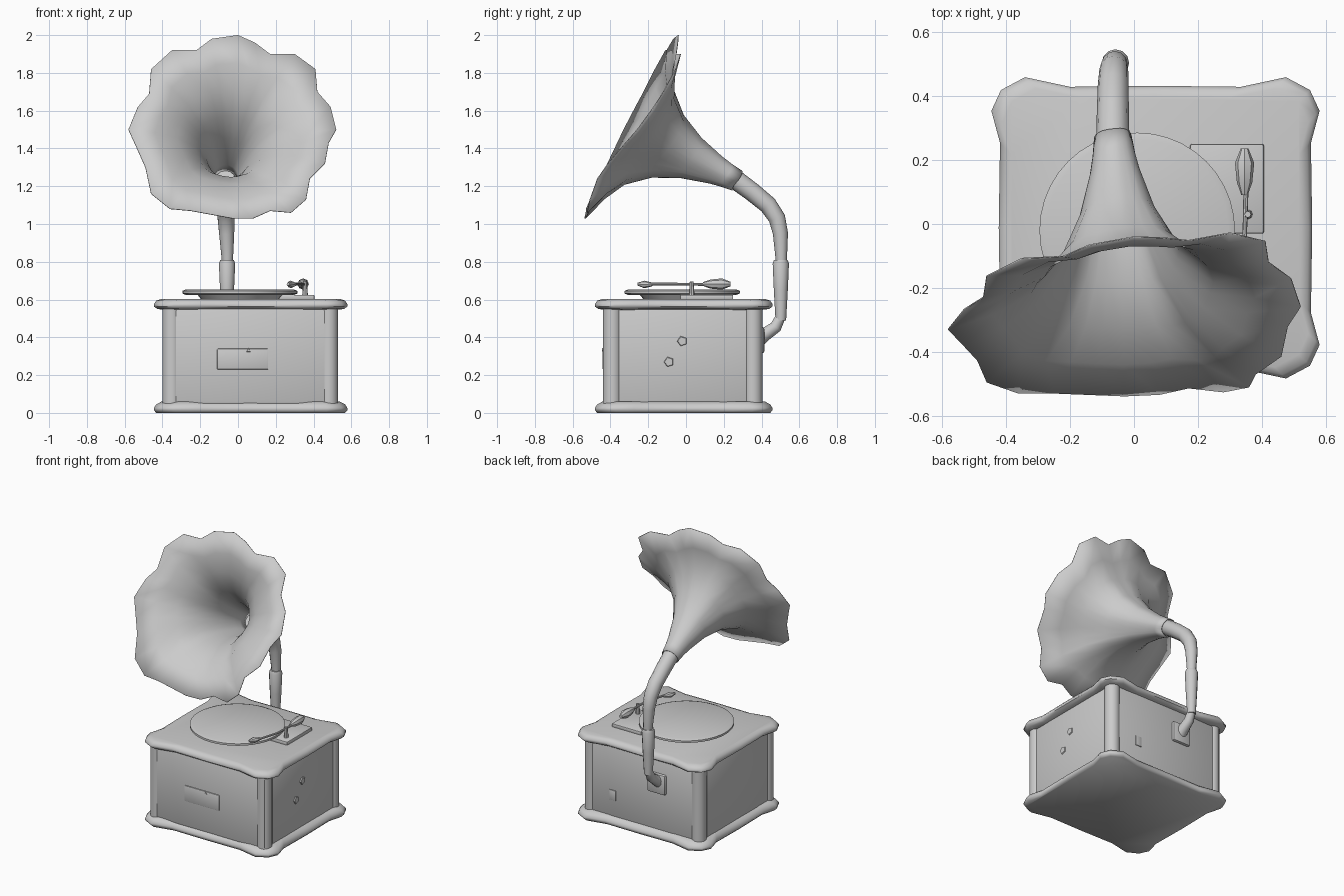
import bpy, bmesh, math
from mathutils import Vector

cube = bpy.data.objects.get("Cube")
if cube:
    bpy.data.objects.remove(cube, do_unlink=True)

grey = bpy.data.materials.new("plain_grey")
grey.use_nodes = True
grey.diffuse_color = (0.6, 0.6, 0.6, 1)
grey.node_tree.nodes["Principled BSDF"].inputs["Base Color"].default_value = (0.6, 0.6, 0.6, 1)


def finish(name, bm, angle=35):
    bmesh.ops.recalc_face_normals(bm, faces=bm.faces)
    mesh = bpy.data.meshes.new(name)
    bm.to_mesh(mesh)
    bm.free()
    mesh.materials.append(grey)
    obj = bpy.data.objects.new(name, mesh)
    bpy.context.collection.objects.link(obj)
    bpy.ops.object.select_all(action='DESELECT')
    obj.select_set(True)
    bpy.context.view_layer.objects.active = obj
    bpy.ops.object.shade_smooth_by_angle(angle=math.radians(angle))
    return obj


def loft(name, rings, caps=True, angle=35):
    """Skin a list of closed rings that share a point count."""
    bm = bmesh.new()
    loops = [[bm.verts.new(p) for p in ring] for ring in rings]
    count = len(loops[0])
    for a, b in zip(loops, loops[1:]):
        for i in range(count):
            k = (i + 1) % count
            bm.faces.new((a[i], a[k], b[k], b[i]))
    if caps:
        bm.faces.new(loops[0])
        bm.faces.new(loops[-1])
    return finish(name, bm, angle)


def tube(name, path, radii, sides=12):
    """Round pipe through points, with one radius at each point."""
    pts = [Vector(p) for p in path]
    rings = []
    for i, p in enumerate(pts):
        along = (pts[min(i + 1, len(pts) - 1)] - pts[max(i - 1, 0)]).normalized()
        ref = Vector((1, 0, 0)) if abs(along.x) < 0.9 else Vector((0, 0, 1))
        u = along.cross(ref).normalized()
        v = along.cross(u)
        turn = [math.tau * k / sides for k in range(sides)]
        rings.append([p + (u * math.cos(t) + v * math.sin(t)) * radii[i] for t in turn])
    return loft(name, rings)


def box(name, low, high, bevel=0.0):
    bm = bmesh.new()
    bmesh.ops.create_cube(bm, size=1)
    for v in bm.verts:
        v.co = Vector([l + (h - l) * (c + 0.5) for l, h, c in zip(low, high, v.co)])
    if bevel:
        bmesh.ops.bevel(bm, geom=bm.edges[:], offset=bevel, segments=2, affect='EDGES', profile=0.5)
    return finish(name, bm)


# Cabinet: swollen-corner mouldings around a plain box with corner columns
CX, CY = 0.067, -0.012


def moulding_ring(hx, hy, z):
    quarter = [(hx - 0.018, 0), (hx - 0.022, hy - 0.2), (hx + 0.005, hy - 0.1), (hx - 0.025, hy - 0.035),
               (hx - 0.1, hy + 0.005), (hx - 0.24, hy - 0.025), (0, hy - 0.022)]
    half = quarter + [(-x, y) for x, y in reversed(quarter[:-1])]
    ring = half + [(x, -y) for x, y in reversed(half[1:-1])]
    return [(CX + x, CY + y, z) for x, y in ring]


def moulding(name, profile):
    loft(name, [moulding_ring(0.507 - inset, 0.465 - inset, z) for inset, z in profile], angle=50)


moulding("base_moulding", [(0.012, 0), (0, 0.014), (0, 0.026), (0.012, 0.045), (0.04, 0.06)])
moulding("lid", [(0.06, 0.545), (0.018, 0.55), (0, 0.563), (0, 0.576), (0.012, 0.594), (0.035, 0.602)])
box("cabinet_body", (-0.385, -0.435, 0.04), (0.515, 0.395, 0.56), 0.02)
for side, x in (("right", -0.35), ("left", 0.48)):
    for end, y in (("front", -0.39), ("back", 0.355)):
        tube(f"{end}_{side}_column", [(x, y, 0.05), (x, y, 0.555)], [0.05, 0.05], 14)

# Front plaque with keyhole, side crank sockets and back latch
box("front_plaque", (-0.11, -0.441, 0.23), (0.16, -0.43, 0.34), 0.004)
tube("keyhole", [(0.055, -0.436, 0.33), (0.055, -0.445, 0.33)], [0.014, 0.012], 3)
for name, y, z in (("upper_socket", -0.02, 0.38), ("lower_socket", -0.09, 0.27)):
    tube(name, [(0.51, y, z), (0.522, y, z)], [0.03, 0.024], 5)
box("back_latch", (0.27, 0.39, 0.17), (0.32, 0.4, 0.24), 0.003)

# Turntable
tube("turntable_hub", [(0.01, -0.02, 0.595), (0.01, -0.02, 0.632)], [0.2, 0.23], 32)
tube("turntable", [(0.01, -0.02, z) for z in (0.624, 0.632, 0.646, 0.654)],
     [0.285, 0.305, 0.305, 0.285], 40)

# Brake arm on its small plate
box("arm_plate", (0.175, -0.03, 0.598), (0.405, 0.25, 0.625), 0.006)
tube("arm_post", [(0.355, 0.03, 0.61), (0.355, 0.03, 0.695)], [0.016, 0.01], 8)
tube("arm_rod", [(0.35, 0.13, 0.68), (0.345, -0.05, 0.682), (0.3, -0.2, 0.682)], [0.008, 0.007, 0.007], 8)
tube("arm_knob", [(0.345, y, 0.682) for y in (0.09, 0.13, 0.19, 0.235)], [0.01, 0.024, 0.03, 0.012], 8)
tube("arm_tip", [(0.3, -0.18, 0.68), (0.28, -0.22, 0.68), (0.265, -0.255, 0.682)], [0.01, 0.02, 0.008], 8)

# Pipe: back flange, elbow, tapered sleeve, bent neck
box("back_flange", (-0.125, 0.385, 0.315), (0.015, 0.415, 0.455), 0.012)
tube("elbow", [(-0.06, 0.39, 0.4), (-0.06, 0.425, 0.42), (-0.06, 0.475, 0.455), (-0.06, 0.502, 0.51)],
     [0.045, 0.035, 0.032, 0.026])
tube("sleeve", [(-0.058, 0.502, z) for z in (0.49, 0.65, 0.79, 0.81)], [0.028, 0.037, 0.043, 0.036])
tube("neck_pipe", [(-0.056, 0.505, 0.8), (-0.06, 0.5, 0.95), (-0.063, 0.482, 1.03), (-0.065, 0.435, 1.1),
                   (-0.066, 0.35, 1.17), (-0.066, 0.255, 1.24)], [0.029, 0.04, 0.045, 0.048, 0.05, 0.052])

# Horn: flares from the neck to a scalloped rim
NECK, MOUTH = Vector((-0.066, 0.27, 1.23)), Vector((-0.03, -0.3, 1.51))
outline = [(0.52, 1.5), (0.49, 1.62), (0.42, 1.7), (0.41, 1.82), (0.3, 1.9), (0.17, 1.9), (0.09, 1.96),
           (0, 2), (-0.14, 1.98), (-0.22, 1.92), (-0.35, 1.92), (-0.46, 1.82), (-0.47, 1.69), (-0.53, 1.62),
           (-0.58, 1.5), (-0.53, 1.39), (-0.49, 1.3), (-0.46, 1.16), (-0.36, 1.08), (-0.25, 1.07),
           (-0.14, 1.05), (-0.03, 1.03), (0.08, 1.03), (0.17, 1.07), (0.28, 1.06), (0.36, 1.13),
           (0.38, 1.24), (0.46, 1.32), (0.48, 1.43)]


def bump(angle, centre, power):
    return max(0, math.cos(angle - math.radians(centre))) ** power


rim = []
for x, z in outline:
    # The rim leans back at its upper left side and forward just below
    turn = math.atan2(z - 1.51, x + 0.03)
    warp = 0.065 * bump(turn, 35, 4) - 0.06 * bump(turn, -30, 12)
    rim.append(Vector((x, 0.5 * (z - 1.5) - 0.3 + 0.05 * x + warp, z)))
flare = [(0, 0.107), (0.1, 0.122), (0.2, 0.145), (0.43, 0.222), (0.65, 0.345), (0.83, 0.53), (0.93, 0.75), (1, 1)]
rings = []
for along, spread in flare:
    centre = NECK.lerp(MOUTH, along)
    # Scallops fade to a round section towards the neck
    ring = []
    for p in rim:
        d = p - MOUTH
        smooth = d.normalized() * 0.53
        ring.append(centre + smooth.lerp(d, spread) * spread)
    rings.append(ring)
horn = loft("horn", rings, caps=False, angle=60)
shell = horn.modifiers.new("thickness", 'SOLIDIFY')
shell.thickness = 0.004
shell.offset = 0
